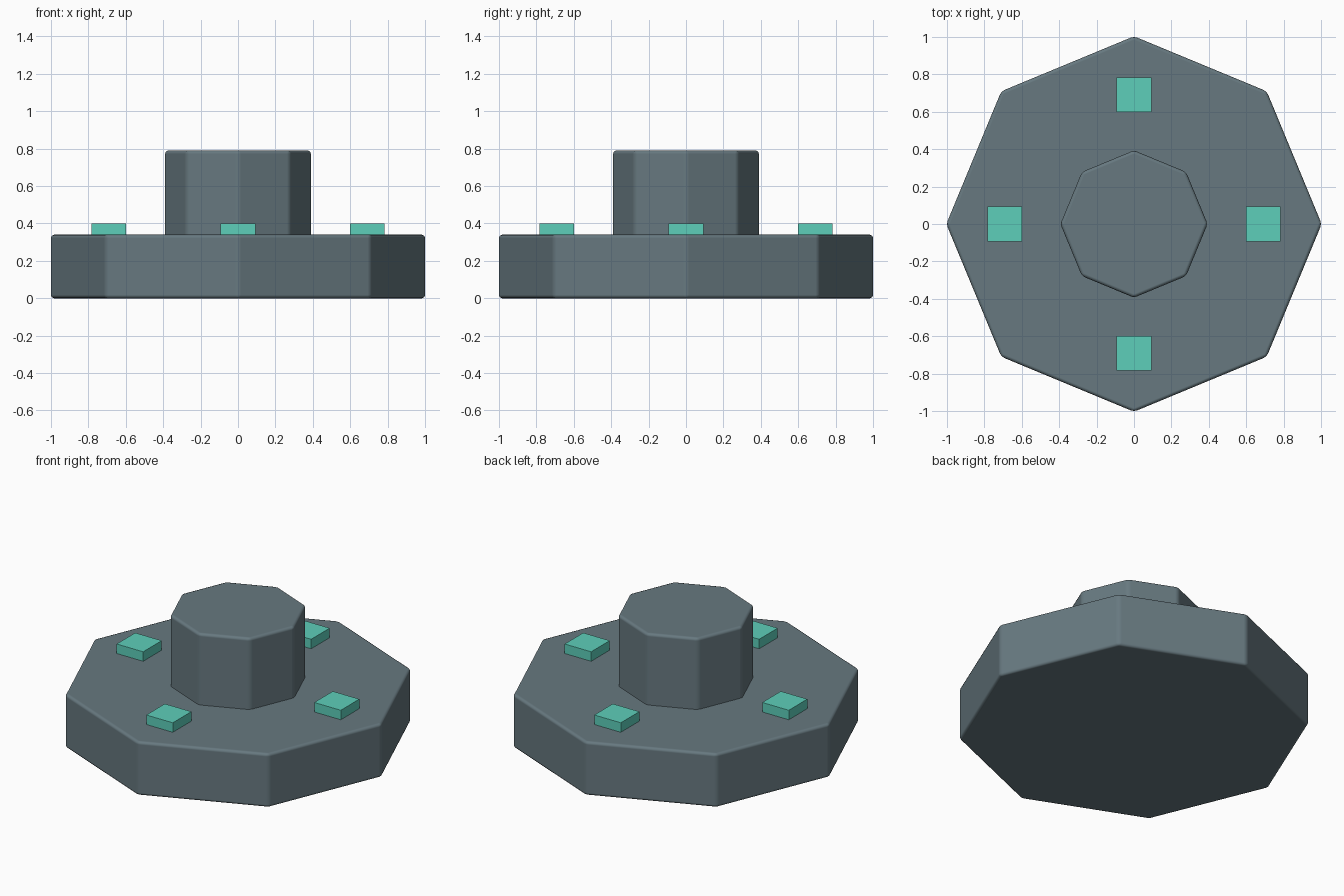
import bpy
import math

cube = bpy.data.objects.get("Cube")
if cube:
    bpy.data.objects.remove(cube, do_unlink=True)


def material(name, color):
    mat = bpy.data.materials.new(name)
    mat.use_nodes = True
    mat.diffuse_color = color
    bsdf = next(n for n in mat.node_tree.nodes if n.type == "BSDF_PRINCIPLED")
    bsdf.inputs["Base Color"].default_value = color
    return mat


slate = material("slate_grey", (0.135, 0.19, 0.215, 1))
teal = material("teal", (0.11, 0.62, 0.49, 1))


def octagon(name, radius, bottom, top, bevel=0.018):
    """Eight-sided prism with corners on the axes and softened edges."""
    # The bevel trims the corners slightly, so start a little wider
    bpy.ops.mesh.primitive_cylinder_add(
        vertices=8, radius=radius + bevel * 0.2, depth=top - bottom,
        location=(0, 0, (bottom + top) / 2))
    obj = bpy.context.object
    obj.name = name
    obj.data.materials.append(slate)
    mod = obj.modifiers.new("edge_bevel", "BEVEL")
    mod.width = bevel
    mod.segments = 2
    mod.limit_method = "ANGLE"
    mod.angle_limit = math.radians(30)
    mod.harden_normals = True
    bpy.ops.object.shade_smooth()
    return obj


# Wide base and central hub, which is sunk into the base
octagon("base", 1.0, 0.0, 0.34)
octagon("hub", 0.39, 0.30, 0.79)

# Four square pads around the hub
for i, side in enumerate(("left", "back", "right", "front")):
    angle = i * math.pi / 2
    bpy.ops.mesh.primitive_cube_add(
        size=1, location=(0.69 * math.cos(angle), 0.69 * math.sin(angle), 0.36))
    pad = bpy.context.object
    pad.name = side + "_pad"
    pad.scale = (0.185, 0.185, 0.08)
    pad.data.materials.append(teal)
